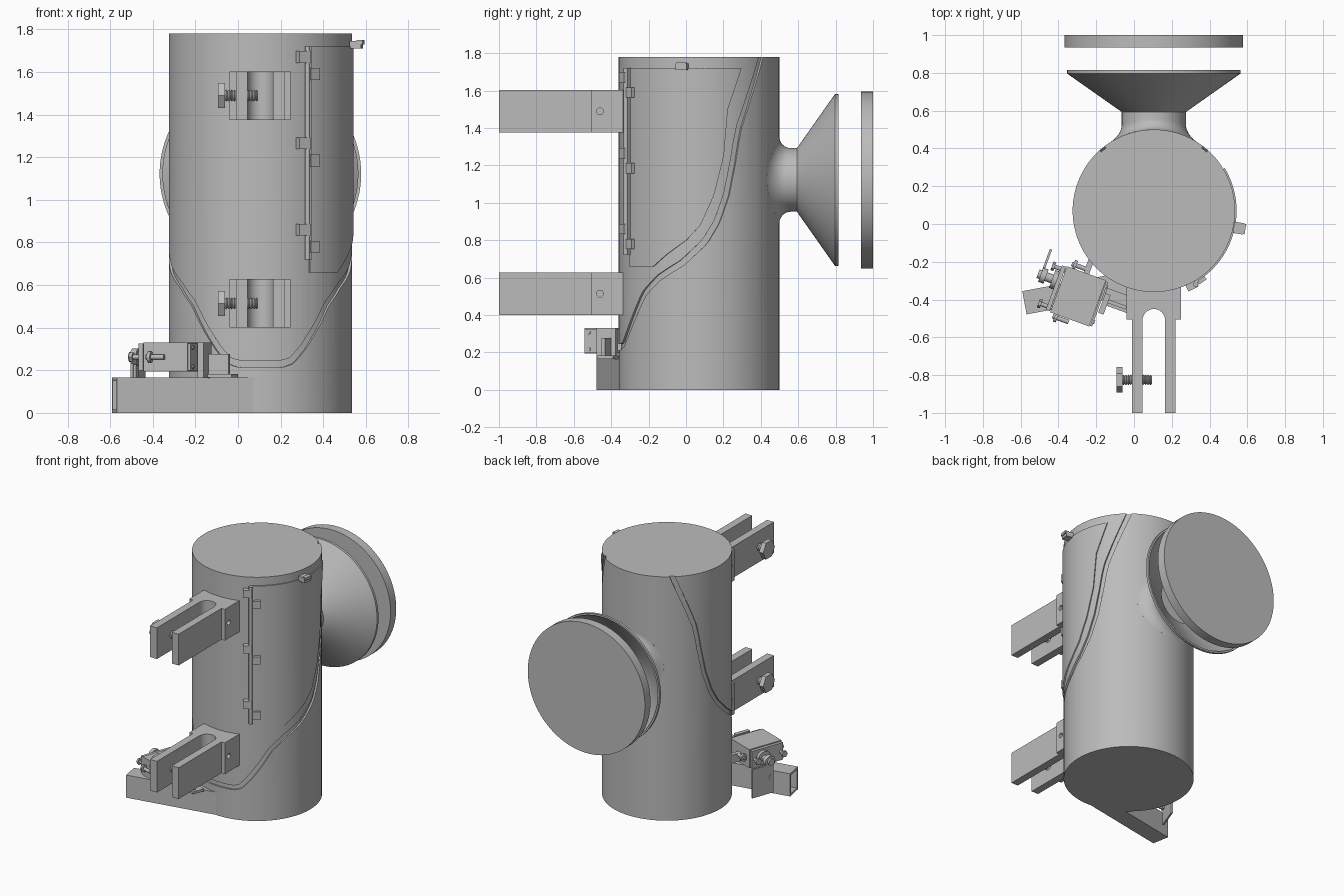
import bpy, bmesh, math
from mathutils import Matrix, Vector

if "Cube" in bpy.data.objects:
    bpy.data.objects.remove(bpy.data.objects["Cube"])

grey = bpy.data.materials.new("plain grey")
grey.use_nodes = True
grey.diffuse_color = (0.5, 0.5, 0.5, 1)
grey.node_tree.nodes["Principled BSDF"].inputs["Base Color"].default_value = (0.5, 0.5, 0.5, 1)

CX, CY, R, H = 0.105, 0.07, 0.43, 1.78      # main drum
SEG = 96


def finish(name, bm):
    bmesh.ops.recalc_face_normals(bm, faces=bm.faces)
    me = bpy.data.meshes.new(name)
    bm.to_mesh(me)
    bm.free()
    ob = bpy.data.objects.new(name, me)
    bpy.context.collection.objects.link(ob)
    me.materials.append(grey)
    return ob


def smooth(ob, angle=32):
    bpy.ops.object.select_all(action='DESELECT')
    ob.select_set(True)
    bpy.context.view_layer.objects.active = ob
    bpy.ops.object.shade_smooth_by_angle(angle=math.radians(angle))
    return ob


def cut(ob, cutter):
    mod = ob.modifiers.new("cut", 'BOOLEAN')
    mod.operation, mod.solver, mod.object = 'DIFFERENCE', 'EXACT', cutter
    bpy.context.view_layer.objects.active = ob
    bpy.ops.object.modifier_apply(modifier=mod.name)
    bpy.data.objects.remove(cutter)
    return ob


def box(name, centre, size, turn=0):
    bm = bmesh.new()
    bmesh.ops.create_cube(bm, size=1)
    m = Matrix.Translation(centre) @ Matrix.Rotation(math.radians(turn), 4, 'Z')
    bm.transform(m @ Matrix.Diagonal((*size, 1)))
    return finish(name, bm)


def loft(name, rings, caps=True):
    """Skin a list of equal closed rings."""
    bm = bmesh.new()
    rows = [[bm.verts.new(p) for p in ring] for ring in rings]
    n = len(rows[0])
    for a, b in zip(rows, rows[1:]):
        for i in range(n):
            j = (i + 1) % n
            bm.faces.new((a[i], a[j], b[j], b[i]))
    if caps:
        bm.faces.new(rows[0])
        bm.faces.new(rows[-1])
    return finish(name, bm)


def lathe(name, start, axis, profile, n=32):
    """Turn (distance, radius) pairs about an axis."""
    q = Vector(axis).to_track_quat('Z', 'Y')
    ang = [math.tau * i / n for i in range(n)]
    return smooth(loft(name, [[Vector(start) + q @ Vector((r * math.cos(a), r * math.sin(a), d))
                               for a in ang] for d, r in profile]))


def rod(name, start, axis, length, radius, n=24):
    return lathe(name, start, axis, [(0, radius), (length, radius)], n)


def drum(phi, z, r):
    """Point on the drum, phi in degrees from the front towards +x."""
    a = math.radians(phi)
    return Vector((CX + r * math.sin(a), CY - r * math.cos(a), z))


def interp(table, x):
    for (x0, z0), (x1, z1) in zip(table, table[1:]):
        if x <= x1:
            return z0 + (z1 - z0) * (x - x0) / (x1 - x0)
    return table[-1][1]


# Main drum with the swept seam groove, mirrored left to right
body = rod("drum_body", (CX, CY, 0), (0, 0, 1), H, R, SEG)
seam = [(0, .23), (14, .23), (20, .245), (27, .3), (36, .39), (47, .515), (60, .6), (78, .68),
        (94, .79), (103, .9), (110, 1.045), (115, 1.22), (119, 1.39), (128, 1.56), (141, 1.79), (145, 1.86)]
path = [(p, interp(seam, abs(p))) for p in [-145 + 2.5 * i for i in range(117)]]
rings = []
for i, (p, z) in enumerate(path):
    (p0, z0), (p1, z1) = path[max(i - 1, 0)], path[min(i + 1, len(path) - 1)]
    t = Vector((math.radians(p1 - p0) * R, z1 - z0)).normalized() * 0.016
    dp = math.degrees(t.y / R)
    rings.append([drum(p - dp, z + t.x, .418), drum(p + dp, z - t.x, .418),
                  drum(p + dp, z - t.x, .46), drum(p - dp, z + t.x, .46)])
smooth(cut(body, loft("seam_cutter", rings)))

# Curved door with a swept lower edge
edge = [(32, .66), (56, .66), (66, .72), (81, .8), (91, .88), (100.5, 1.04),
        (107.6, 1.25), (110.5, 1.5), (121, 1.715)]
cols = [32 + 89 * i / 60 for i in range(61)]
smooth(loft("door", [[drum(p, interp(edge, p), .42), drum(p, 1.72, .42),
                      drum(p, 1.72, .438), drum(p, interp(edge, p), .438)] for p in cols]))
box("door_latch", (.555, -.022, 1.728), (.055, .06, .035), -10)
box("door_latch_tip", (.575, -.025, 1.74), (.03, .055, .02), -10)

# Hinge rod, strip and knuckles
rod("hinge_rod", drum(29.5, .72, .45), (0, 0, 1), 1.0, .012, 12)
box("hinge_strip", drum(31, 1.22, .438), (.03, .015, 1.0), 30)
for z in (1.67, 1.265, .86):
    box("drum_knuckle", drum(27, z, .447), (.06, .035, .055), 27)
    box("door_knuckle", drum(34.5, z - .08, .445), (.05, .025, .055), 35)

# Forked brackets with side plates and clamp bolts
for z in (.4, 1.375):
    fork = [(-.01, -1), (.045, -1)]
    fork += [(CX - .06 * math.cos(a), -.51 + .06 * math.sin(a))
             for a in [math.pi * i / 16 for i in range(17)]]
    fork += [(.165, -1), (.22, -1), (.22, -.3), (-.01, -.3)]
    smooth(loft("fork_bracket", [[(x, y, h) for x, y in fork] for h in (z, z + .228)]))
    mid = z + .114
    for x in (-.025, .2325):
        plate = box("fork_side_plate", (x, -.405, mid), (.03, .2, .228))
        cut(plate, rod("hole_cutter", (x - .05, -.46, mid), (1, 0, 0), .1, .018))
    rod("clamp_bolt_head", (-.093, -.825, mid), (1, 0, 0), .033, .068, 6)
    thread = [(i * .0065, .028 if i % 2 else .021) for i in range(25)]
    lathe("clamp_bolt_thread", (-.062, -.825, mid), (1, 0, 0), thread, 20)

# Rear neck: a fillet that follows the drum, then a hollow funnel
PZ, NECK, FIL = 1.122, .17, .06
ang = [math.tau * i / SEG for i in range(SEG)]


def saddle(r, lift):
    return [(CX + r * math.cos(a), CY + math.sqrt(R * R - (r * math.cos(a)) ** 2) + lift,
             PZ + r * math.sin(a)) for a in ang]


def flat(r, y):
    return [(CX + r * math.cos(a), y, PZ + r * math.sin(a)) for a in ang]


steps = [math.pi / 2 * i / 8 for i in range(9)]
neck = [saddle(NECK + FIL, -.02)]
neck += [saddle(NECK + FIL * (1 - math.sin(t)), FIL * (1 - math.cos(t))) for t in steps]
neck += [flat(NECK, .593), flat(.46, .797), flat(.46, .815), flat(.447, .815),
         flat(.447, .8), flat(.157, .597), flat(.157, .51)]
smooth(loft("rear_funnel", neck), 30)
rod("rear_cover_disc", (CX, .935, PZ), (0, 1, 0), .065, .473, SEG)

# Tangential outlet spout, open at the far end
TURN = 10.6
d = Vector((math.cos(math.radians(TURN)), math.sin(math.radians(TURN)), 0))
mouth = Vector((-.58, -.417, .0825))
spout = box("outlet_spout", mouth + d * .375, (.75, .125, .165), TURN)
cut(spout, box("spout_cutter", mouth + d * .2, (.5, .097, .135), TURN))

# Actuator: everything is placed in a frame turned about z
AT = -20
u = Vector((math.cos(math.radians(AT)), math.sin(math.radians(AT)), 0))
v = Vector((-u.y, u.x, 0))
centre = Vector((-.315, -.376, .262))


def at(a, b, h=0):
    return centre + u * a + v * b + Vector((0, 0, h))


box("actuator_case", at(.02, 0), (.22, .26, .135), AT)
box("actuator_front_cap", at(-.105, 0), (.022, .25, .125), AT)
box("actuator_back_plate", at(.138, 0), (.012, .25, .125), AT)
box("mount_upright", at(.165, .01, -.015), (.03, .11, .165), AT)
box("mount_foot", at(.225, .05, -.088), (.15, .09, .018), AT)
box("mount_arm", at(.22, .03, -.04), (.12, .02, .11), AT)
box("mount_rear_arm", at(.02, .17, -.02), (.03, .12, .06), AT)
rod("output_boss", at(-.11, .04), -u, .03, .05)
rod("output_shaft", at(-.13, .04), -u, .09, .024)
rod("lever_hub", at(-.175, .04), -u, .03, .04)
box("lever_arm", at(-.19, .04, -.06), (.014, .035, .13), AT)
rod("lever_pin", at(-.165, .04, -.11), -u, .045, .014)
box("gate_plate", at(-.2, .1, -.125), (.012, .17, .21), AT)
for b in (-.105, .105):
    rod("case_bolt", at(-.15, b), u, .1, .011, 12)
    rod("case_bolt_head", at(-.165, b), u, .016, .024, 6)
for b in (-.145, .15):
    rod("side_screw", at(-.07, b), u, .09, .012, 12)
    rod("side_screw_head", at(-.06, b), u, .016, .026, 12)
for b in (-.1, .1):
    for h in (-.045, .045):
        rod("plate_screw", at(.14, b, h), u, .01, .01, 12)
